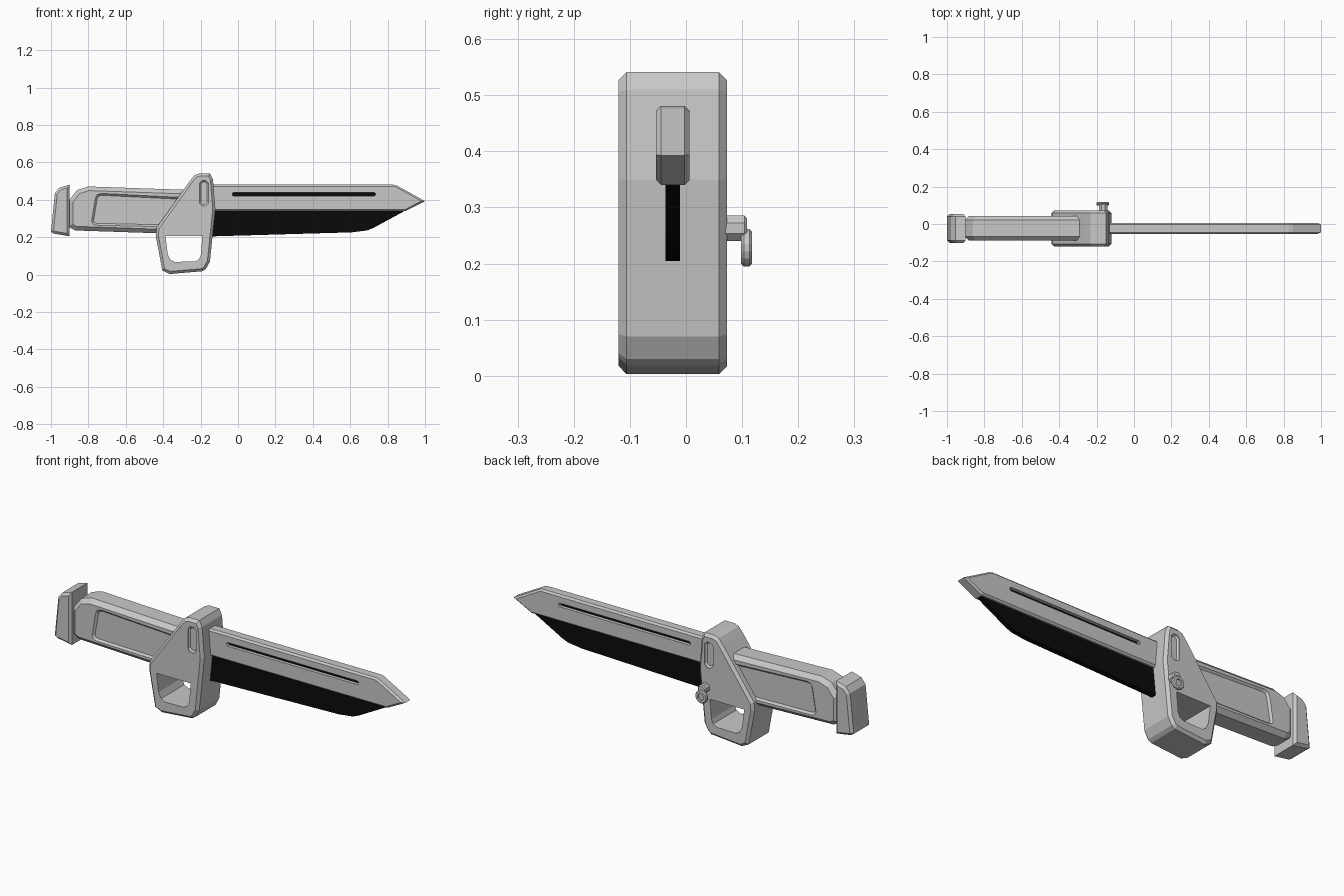
import bpy, bmesh, math

if "Cube" in bpy.data.objects:
    bpy.data.objects.remove(bpy.data.objects["Cube"])

CY = -0.0235  # centre plane of the knife


def material(name, rgb):
    m = bpy.data.materials.new(name)
    m.diffuse_color = (*rgb, 1)
    m.use_nodes = True
    m.node_tree.nodes["Principled BSDF"].inputs["Base Color"].default_value = m.diffuse_color
    return m


GREY = material("steel grey", (0.58, 0.58, 0.58))
BLACK = material("edge black", (0.003, 0.003, 0.003))


def prism(name, outline, y0, y1, mat, chamfer=0.0):
    """Extrude an x-z outline from y0 to y1 and chamfer the rims of both caps."""
    bm = bmesh.new()
    caps = [[bm.verts.new((x, y, z)) for x, z in outline] for y in (y0, y1)]
    n = len(outline)
    faces = [bm.faces.new(caps[0]), bm.faces.new(caps[1][::-1])]
    rims = [e for f in faces for e in f.edges]
    for i in range(n):
        j = (i + 1) % n
        bm.faces.new((caps[0][i], caps[1][i], caps[1][j], caps[0][j]))
    bmesh.ops.recalc_face_normals(bm, faces=bm.faces)
    if chamfer:
        bmesh.ops.bevel(bm, geom=rims, offset=chamfer, segments=1,
                        profile=0.5, affect='EDGES', clamp_overlap=True)
        bmesh.ops.recalc_face_normals(bm, faces=bm.faces)
    me = bpy.data.meshes.new(name)
    bm.to_mesh(me)
    bm.free()
    me.materials.append(mat)
    ob = bpy.data.objects.new(name, me)
    bpy.context.collection.objects.link(ob)
    return ob


def cut(ob, cutter):
    """Subtract the cutter, then remove it."""
    mod = ob.modifiers.new("cut", 'BOOLEAN')
    mod.operation, mod.solver, mod.object = 'DIFFERENCE', 'EXACT', cutter
    cutter.hide_render = True
    bpy.context.view_layer.objects.active = ob
    bpy.ops.object.modifier_apply(modifier=mod.name)
    bpy.data.objects.remove(cutter)


def recess(ob, outline, half, depth, draft):
    """Cut a sloped pocket into both the front and the back face."""
    for s in (-1, 1):
        a, b = sorted((CY + s * (half - depth), CY + s * (half + 0.05)))
        cut(ob, prism("pocket", outline, a, b, GREY, draft))


def slot(x0, x1, z0, z1, c):
    """Rectangle with cut corners."""
    return [(x0 + c, z0), (x1 - c, z0), (x1, z0 + c), (x1, z1 - c),
            (x1 - c, z1), (x0 + c, z1), (x0, z1 - c), (x0, z0 + c)]


def disc(cx, cz, r, n):
    return [(cx + r * math.cos(2 * math.pi * (i + 0.5) / n),
             cz + r * math.sin(2 * math.pi * (i + 0.5) / n)) for i in range(n)]


def slab(name, outline, half, mat, chamfer=0.0):
    return prism(name, outline, CY - half, CY + half, mat, chamfer)


# Blade with a through slot
blade = slab("blade", [(-0.16, 0.34), (0.897, 0.34), (1.0, 0.393), (0.85, 0.476),
                       (0.83, 0.481), (-0.16, 0.481)], 0.03, GREY, 0.009)
cut(blade, slab("slot_cutter", slot(-0.03, 0.735, 0.42, 0.439, 0.006), 0.1, GREY))

# Dark cutting edge and the dark core seen in the slot
slab("cutting_edge", [(-0.15, 0.204), (0.61, 0.226), (0.69, 0.236), (0.725, 0.25),
                      (0.90, 0.345), (-0.15, 0.345)], 0.013, BLACK)
slab("slot_core", [(-0.04, 0.41), (0.745, 0.41), (0.745, 0.45), (-0.04, 0.45)],
     0.013, BLACK)

# Guard with finger hole and small pockets
guard = slab("guard", [(-0.206, 0.541), (-0.15, 0.541), (-0.134, 0.51), (-0.121, 0.35),
                       (-0.15, 0.07), (-0.172, 0.03), (-0.19, 0.018), (-0.366, 0.003),
                       (-0.405, 0.022), (-0.44, 0.21), (-0.436, 0.25), (-0.258, 0.50),
                       (-0.232, 0.532)], 0.0965, GREY, 0.014)
cut(guard, slab("finger_hole_cutter", [
    (-0.388, 0.206), (-0.19, 0.206), (-0.199, 0.105), (-0.208, 0.082), (-0.23, 0.07),
    (-0.34, 0.068), (-0.362, 0.08), (-0.376, 0.11)], 0.3, GREY))
recess(guard, slot(-0.207, -0.158, 0.368, 0.502, 0.014), 0.0965, 0.012, 0.008)

# Handle with sunken grip panels
handle = slab("handle", [(-0.905, 0.255), (-0.87, 0.236), (-0.40, 0.220), (-0.24, 0.22),
                         (-0.24, 0.452), (-0.80, 0.471), (-0.86, 0.452), (-0.905, 0.395)],
              0.066, GREY, 0.022)
recess(handle, [(-0.783, 0.285), (-0.775, 0.27), (-0.755, 0.264), (-0.40, 0.256),
                (-0.29, 0.412), (-0.73, 0.434), (-0.752, 0.428), (-0.762, 0.41)],
       0.066, 0.010, 0.010)

# Pommel
slab("pommel", [(-1.0, 0.229), (-0.979, 0.435), (-0.955, 0.465), (-0.90, 0.481),
                (-0.90, 0.205), (-0.985, 0.219)], 0.077, GREY, 0.013)

# Stud and ring on the back of the guard
prism("stud", disc(-0.165, 0.263, 0.0245, 8), 0.06, 0.109, GREY, 0.005)
ring = prism("stud_ring", disc(-0.167, 0.228, 0.034, 16), 0.098, 0.118, GREY, 0.005)
cut(ring, prism("ring_cutter", disc(-0.167, 0.228, 0.017, 16), 0.110, 0.15, GREY))
